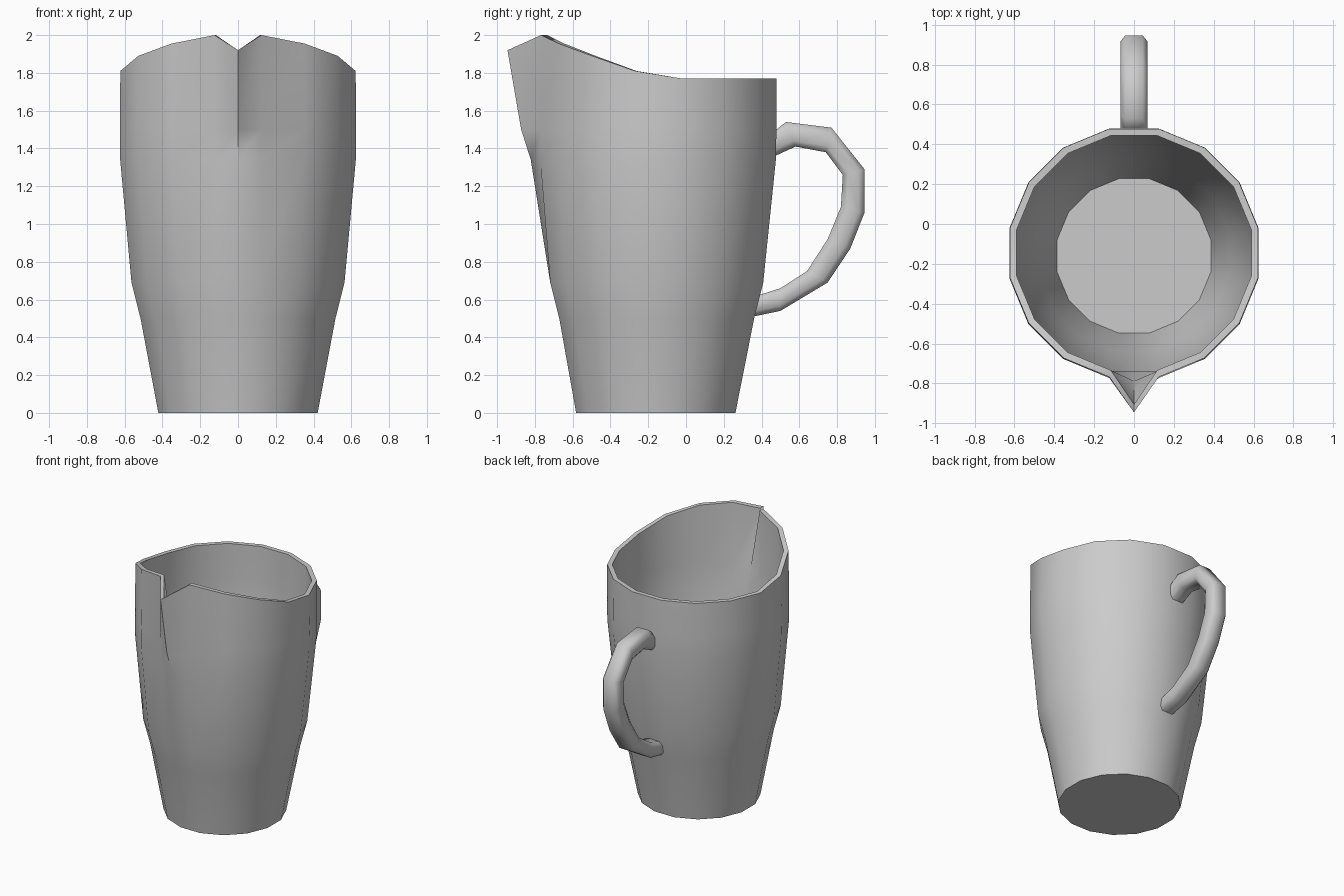
import bpy, bmesh, math

if "Cube" in bpy.data.objects:
    bpy.data.objects.remove(bpy.data.objects["Cube"], do_unlink=True)

grey = bpy.data.materials.new("light_grey")
grey.use_nodes = True
grey.diffuse_color = (0.6, 0.6, 0.6, 1)
grey.node_tree.nodes["Principled BSDF"].inputs["Base Color"].default_value = (0.6, 0.6, 0.6, 1)

SIDES = 16
WALL = 0.035


def loft(name, loops, angle):
    """Skin closed loops of points, cap both ends and shade smooth."""
    bm = bmesh.new()
    rings = [[bm.verts.new(p) for p in loop] for loop in loops]
    n = len(rings[0])
    for a, b in zip(rings, rings[1:]):
        for i in range(n):
            j = (i + 1) % n
            bm.faces.new((a[i], a[j], b[j], b[i]))
    bm.faces.new(rings[0])
    bm.faces.new(rings[-1])
    bmesh.ops.recalc_face_normals(bm, faces=bm.faces)
    mesh = bpy.data.meshes.new(name)
    bm.to_mesh(mesh)
    bm.free()
    mesh.materials.append(grey)
    obj = bpy.data.objects.new(name, mesh)
    bpy.context.collection.objects.link(obj)
    bpy.ops.object.select_all(action='DESELECT')
    obj.select_set(True)
    bpy.context.view_layer.objects.active = obj
    bpy.ops.object.shade_smooth_by_angle(angle=math.radians(angle))
    return obj


# Rim heights from the spout lip round to the side; the back stays level
RIM = [2.0, 1.955, 1.89, 1.81]
BACK_RIM = 1.77


def ring(z, radius, centre, spout, rim=False):
    """Sixteen-sided ring with one extra point at the front for the spout."""
    points = [(0, spout, 1.92 if rim else z)]
    for k in range(SIDES):
        a = (k + 0.5) * math.tau / SIDES
        m = min(k, SIDES - 1 - k)
        h = (RIM[m] if m < len(RIM) else BACK_RIM) if rim else z
        points.append((radius * math.sin(a), centre - radius * math.cos(a), h))
    return points


# Jug body: outer wall up, over the rim, inner wall down to the floor
# each row: height, radius, centre y, extra reach of the spout
PROFILE = [(0, 0.43, -0.16, 0), (0.5, 0.526, -0.155, 0), (0.69, 0.575, -0.155, 0),
           (1.34, 0.636, -0.148, 0.05), (1.5, 0.638, -0.147, 0.1)]
FLAT = math.cos(math.pi / SIDES)


def front(radius, centre, reach):
    return centre - radius * FLAT - reach


outer = [ring(z, r, c, front(r, c, s)) for z, r, c, s in PROFILE]
outer.append(ring(0, 0.635, -0.145, -0.945, rim=True))
inner = [ring(0, 0.635 - WALL, -0.145, -0.905, rim=True)]
for z, r, c, s in reversed(PROFILE):
    inner.append(ring(max(z, 0.04), r - WALL, c, front(r - WALL, c, max(s - 0.05, 0))))
loft("jug_body", outer + inner, 50)

# Handle: rounded-square section swept between outer and inner edge points
OUTER = [(0.465, 1.49), (0.53, 1.54), (0.77, 1.51), (0.945, 1.29), (0.945, 1.06),
         (0.87, 0.87), (0.75, 0.69), (0.5, 0.54), (0.355, 0.51)]
INNER = [(0.46, 1.355), (0.58, 1.41), (0.74, 1.38), (0.83, 1.26), (0.82, 1.09),
         (0.75, 0.92), (0.64, 0.75), (0.5, 0.66), (0.375, 0.62)]
QUARTER = [(0.068, 0.5), (0.045, 1)]
section = QUARTER + [(-w, t) for w, t in reversed(QUARTER)]
section += [(-w, -t) for w, t in section]

loops = []
for (oy, oz), (iy, iz) in zip(OUTER, INNER):
    loops.append([(w, (oy + iy) / 2 + t * (oy - iy) / 2, (oz + iz) / 2 + t * (oz - iz) / 2)
                  for w, t in section])
loft("handle", loops, 60)
